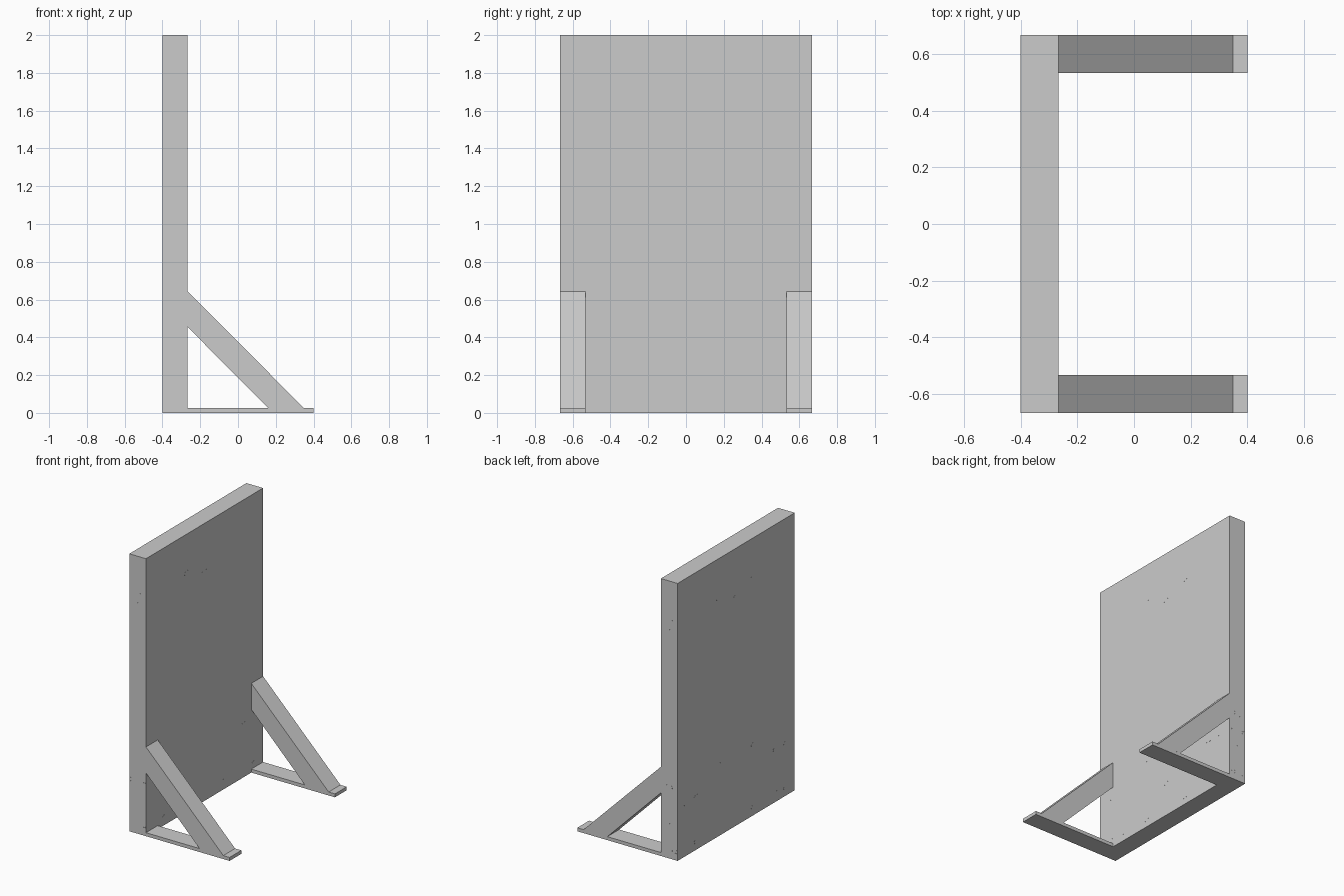
import bpy, bmesh, math

if "Cube" in bpy.data.objects:
    bpy.data.objects.remove(bpy.data.objects["Cube"])

X0, X1, W = -0.4, -0.267, 0.667   # panel back, panel front, half width
XC = (X0 + X1) / 2


def finish(name, bm):
    bmesh.ops.recalc_face_normals(bm, faces=bm.faces)
    mesh = bpy.data.meshes.new(name)
    bm.to_mesh(mesh)
    bm.free()
    ob = bpy.data.objects.new(name, mesh)
    bpy.context.collection.objects.link(ob)
    return ob


def prism(name, profile, y0, y1):
    """Extrude an x-z outline along y."""
    bm = bmesh.new()
    face = bm.faces.new([bm.verts.new((x, y0, z)) for x, z in profile])
    ext = bmesh.ops.extrude_face_region(bm, geom=[face])
    bmesh.ops.translate(bm, vec=(0, y1 - y0, 0),
                        verts=[v for v in ext["geom"] if isinstance(v, bmesh.types.BMVert)])
    return finish(name, bm)


# Upright panel
prism("panel", [(X0, 0), (X1, 0), (X1, 2), (X0, 2)], -W, W)

# Foot and diagonal brace at each end
for side, y0, y1 in (("front", -W, -0.533), ("rear", 0.533, W)):
    prism(side + "_foot", [(X1, 0), (0.4, 0), (0.4, 0.025), (X1, 0.025)], y0, y1)
    prism(side + "_brace", [(X1, 0.455), (0.16, 0.025), (0.35, 0.025), (X1, 0.643)], y0, y1)


def pin(name, loc, depth, radius, axis):
    """Flush oval pin running through the panel along x or y."""
    bpy.ops.mesh.primitive_cylinder_add(vertices=16, radius=1, depth=depth, location=loc)
    ob = bpy.context.object
    ob.name = name
    ob.scale = (0.016, radius, 1) if axis == "x" else (radius, 0.016, 1)
    ob.rotation_euler = (0, math.pi / 2, 0) if axis == "x" else (math.pi / 2, 0, 0)


# Small flush fixing marks, same layout on the faces and (narrower) on the ends
marks = [(0, 1.65), (0, 0.25)]
for s in (-1, 1):
    marks += [(s * 0.2, 1.72), (s * 0.2, 0.51), (s * 0.45, 0.38), (s * 0.57, 0.38),
              (s * 0.2, 0.06), (s * 0.45, 0.06), (s * 0.57, 0.06)]
for u, z in marks:
    pin("face_pin", (XC, u, z), X1 - X0 + 0.001, 0.03, "x")
    pin("end_pin", (XC + u * 0.1, 0, z), 2 * W + 0.001, 0.004, "y")
